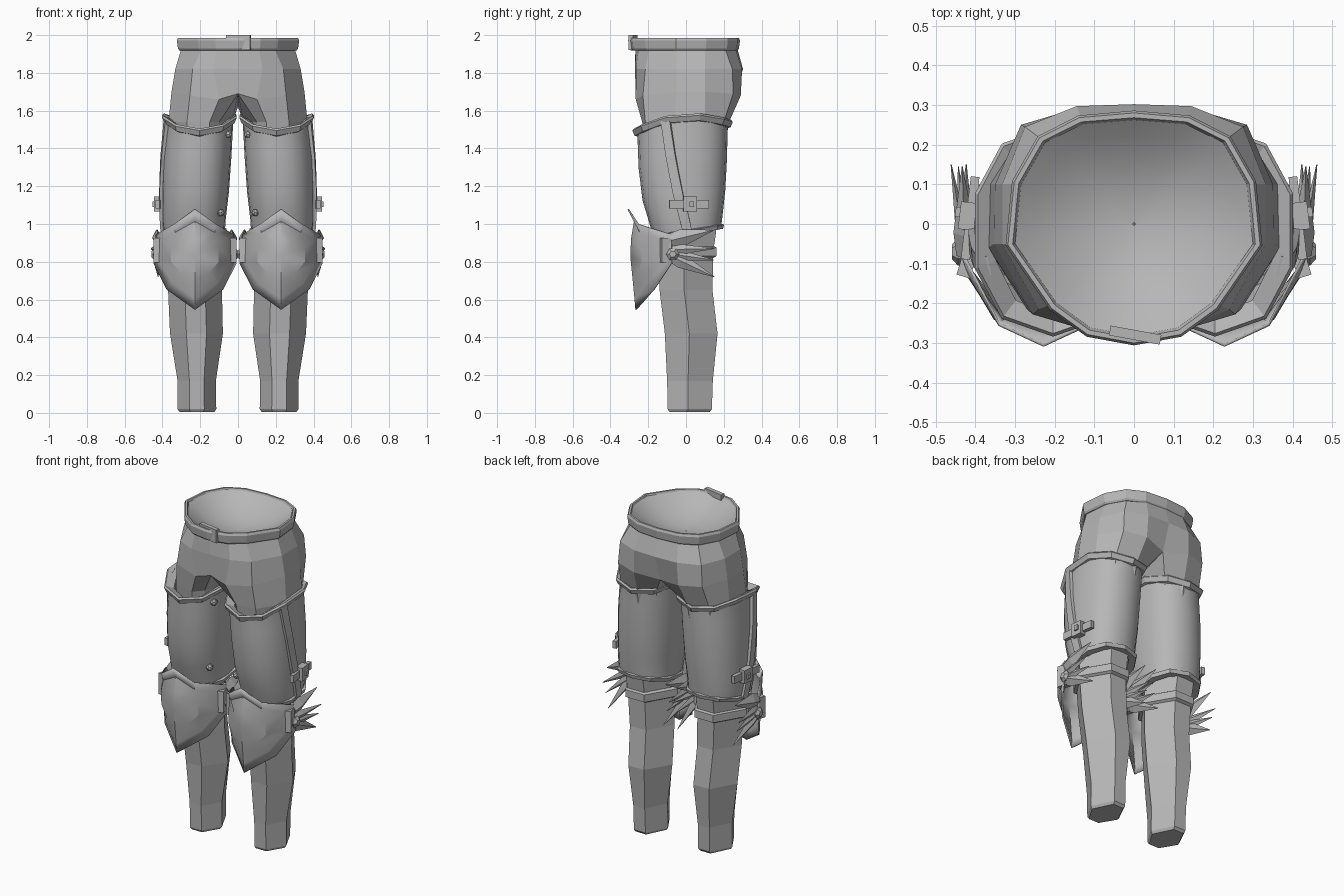
import bpy, bmesh, math
from mathutils import Vector, Matrix

if "Cube" in bpy.data.objects:
    bpy.data.objects.remove(bpy.data.objects["Cube"])

steel = bpy.data.materials.new("grey_steel")
steel.diffuse_color = (0.47, 0.47, 0.47, 1)
steel.use_nodes = True
steel.node_tree.nodes["Principled BSDF"].inputs["Base Color"].default_value = steel.diffuse_color


def make(name, verts, faces, mirror=False, smooth=None, thick=0):
    me = bpy.data.meshes.new(name)
    me.from_pydata([tuple(v) for v in verts], [], faces)
    bm = bmesh.new()
    bm.from_mesh(me)
    bmesh.ops.recalc_face_normals(bm, faces=bm.faces)
    bm.to_mesh(me)
    bm.free()
    me.materials.append(steel)
    ob = bpy.data.objects.new(name, me)
    bpy.context.collection.objects.link(ob)
    if thick:
        ob.modifiers.new("thickness", 'SOLIDIFY').thickness = thick
    if mirror:
        ob.modifiers.new("mirror", 'MIRROR').merge_threshold = 0.0005
    if smooth:
        bpy.ops.object.select_all(action='DESELECT')
        ob.select_set(True)
        bpy.context.view_layer.objects.active = ob
        bpy.ops.object.shade_smooth_by_angle(angle=math.radians(smooth))
    return ob


def loft(name, rings, caps=True, closed=False, **kw):
    n, m = len(rings[0]), len(rings)
    verts = [v for r in rings for v in r]
    faces = [(i * n + j, i * n + (j + 1) % n, (i + 1) % m * n + (j + 1) % n, (i + 1) % m * n + j)
             for i in range(m if closed else m - 1) for j in range(n)]
    if caps and not closed:
        faces += [tuple(range(n)), tuple(range((m - 1) * n, m * n))]
    return make(name, verts, faces, **kw)


def box(name, c, size, tilt=0, **kw):
    rot = Matrix.Rotation(tilt, 3, 'Z')
    q = [(-1, -1), (1, -1), (1, 1), (-1, 1)]
    loft(name, [[Vector(c) + rot @ Vector((a * size[0] / 2, b * size[1] / 2, s * size[2] / 2))
                 for a, b in q] for s in (-1, 1)], **kw)


# Hips: half rings from front centre to back centre, splitting into a thigh
WAIST = [(0, -.268), (.11, -.25), (.19, -.195), (.298, -.05), (.283, .10), (.222, .205), (.13, .26), (0, .27)]
HIP = [(0, -.27), (.13, -.265), (.24, -.215), (.332, -.05), (.332, .10), (.275, .245), (.145, .297), (0, .302)]
SEAT = [(0, -.262), (.10, -.266), (.255, -.228), (.352, -.05), (.35, .10), (.285, .25), (.15, .29), (0, .25)]
seat_z = [1.69, 1.66, 1.68, 1.70, 1.70, 1.69, 1.68, 1.66]
THIGH = [(.10, -.18), (.15, -.232), (.27, -.215), (.368, -.06), (.365, .10), (.30, .20), (.17, .228), (.08, .17)]
rows = [[(x, y, 1.935) for x, y in WAIST], [(x, y, 1.82) for x, y in HIP],
        [(x, y, z) for (x, y), z in zip(SEAT, seat_z)], [(x, y, 1.54) for x, y in THIGH],
        [(.22 + (x - .22) * .9, y * .9, 1.40) for x, y in THIGH]]
verts = [v for r in rows for v in r] + [(0, .03, 1.62), (.03, .02, 1.54), (.05, .02, 1.40)]
faces = [(r * 8 + j, r * 8 + j + 1, r * 8 + j + 9, r * 8 + j + 8) for r in range(4) for j in range(7)]
faces += [(16, 24, 41, 40), (23, 40, 41, 31), (24, 32, 42, 41), (31, 41, 42, 39)]
make("hips", verts, faces, mirror=True)

# Belt, with a smooth bowl closing the waist
half = [(0, -.282), (.11, -.262), (.195, -.20), (.30, -.05), (.285, .10), (.225, .205), (.13, .252), (0, .262)]
waist = half + [(-x, y) for x, y in half[-2:0:-1]]


def belt_ring(k, z, grow=0):
    return [(x * (k + grow / math.hypot(x, y)), y * (k + grow / math.hypot(x, y)), z) for x, y in waist]


loft("belt", [belt_ring(1, 1.972), belt_ring(1, 1.986, .006), belt_ring(1, 1.986, .018), belt_ring(1, 1.972, .024),
              belt_ring(1, 1.928, .018), belt_ring(1, 1.918, .010), belt_ring(1, 1.918, -.012)], closed=True)
bowl_steps = (1, .85, .68, .5, .32, .15, .01)
loft("waist_bowl", [belt_ring(k, 1.865 + .112 * k * k) for k in bowl_steps], caps=False, smooth=60)
box("belt_buckle", (.003, -.28, 1.96), (.13, .025, .08), tilt=-.18)


# Lower legs: six-sided columns, plus the strap behind each knee
def hexagon(z, x0, x1, y0, y1, grow=0):
    x0, x1, y0, y1 = x0 - grow, x1 + grow, y0 - grow, y1 + grow
    c, w, ym = (x0 + x1) / 2, (x1 - x0) * .19, (y0 + y1) / 2 - .01
    return [(c - w, y0, z), (c + w, y0, z), (x1, ym, z), (c + w, y1, z), (c - w, y1, z), (x0, ym, z)]


LEG = [(.005, .125, .31, -.088, .125), (.02, .115, .32, -.097, .137), (.17, .117, .32, -.10, .142),
       (.42, .08, .36, -.112, .167), (.65, .085, .37, -.14, .14), (.86, .085, .385, -.15, .145),
       (.96, .085, .39, -.15, .16), (1.2, .08, .38, -.15, .16)]
loft("lower_leg", [hexagon(*r) for r in LEG], mirror=True)
loft("knee_strap", [hexagon(z, .085, .382, -.15, .143, g)
                    for z, g in ((.82, 0), (.83, .018), (.875, .018), (.885, 0))], mirror=True)

# Thigh armour: smooth sleeve with a scalloped, flared upper rim
SLEEVE = [(0, .232, .163, .010, .176), (.1, .234, .168, .003, .190), (.35, .226, .178, -.011, .219),
          (.65, .217, .182, -.017, .234), (.9, .207, .180, -.018, .238), (1, .204, .180, -.018, .240)]


def sleeve_at(t, a, grow=0, dz=0):
    for p, q in zip(SLEEVE, SLEEVE[1:]):
        if t <= q[0]:
            f = (t - p[0]) / (q[0] - p[0])
            cx, rx, cy, ry = (p[k] + (q[k] - p[k]) * f for k in range(1, 5))
            break
    c, s = math.cos(a), math.sin(a)
    top = 1.495 + .075 * abs(c) ** 2.2 + .045 * max(s, 0)
    low = .955 + .03 * s
    sq = lambda v: math.copysign(abs(v) ** .88, v)
    return (max(cx + (rx + grow) * sq(c), .004), cy + (ry + grow) * sq(s), low + (top - low) * t + dz)


def ring(t, g=0, dz=0, n=20):
    return [sleeve_at(t, 2 * math.pi * i / n - .314, g, dz) for i in range(n)]


loft("thigh_armour", [ring(0, -.035, .01), ring(0)] + [ring(t) for t in (.1, .22, .35, .5, .65, .8, .9, .98)],
     caps=False, mirror=True, smooth=50)
loft("thigh_rim", [ring(1, -.012, -.035, 10), ring(1, .014, -.028, 10), ring(1, .026, 0, 10), ring(1, .018, .01, 10),
                   ring(1, -.03, -.012, 10)], closed=True, mirror=True)
loft("thigh_cuff", [ring(0, -.03, -.01, 10), ring(0, .010, -.01, 10), ring(0, .016, .012, 10),
                    ring(0, -.01, .02, 10)], closed=True, mirror=True)

# Raised seam running down the outer thigh
seam = []
for i in range(7):
    a = -.33 * i / 6
    seam.append([sleeve_at(i / 6, a + da, g) for da, g in ((-.12, -.01), (-.10, .016), (.09, .014), (.10, -.01))])
loft("thigh_seam", seam, mirror=True)

# Buckled side strap
box("side_strap", (.413, .015, 1.105), (.022, .21, .045), tilt=.12, mirror=True)
box("side_buckle", (.42, .02, 1.105), (.04, .07, .08), tilt=.12, mirror=True)
box("side_buckle_pin", (.44, .03, 1.105), (.02, .025, .03), tilt=.12, mirror=True)

# Rivets on the inner front of the thigh
for i, (x, y, z) in enumerate([(.052, -.16, 1.475), (.092, -.143, 1.06)]):
    d, u, w = Vector((-.6, -.8, 0)), Vector((.8, -.6, 0)), Vector((0, 0, 1))
    rings = [[Vector((x, y, z)) + d * h + (u * math.cos(k * math.pi / 3) + w * math.sin(k * math.pi / 3)) * r
              for k in range(6)] for h, r in ((-.02, .02), (.008, .02), (.02, .009))]
    loft(f"rivet_{i + 1}", rings, mirror=True)

# Knee guard: pointed shield with a flared border and a domed face
KX = .228
OUTER = [(0, -.302, 1.08), (.11, -.25, 1.0), (.20, -.075, .945), (.212, -.075, .79), (.145, -.165, .655), (0, -.26, .547)]
INNER = [(0, -.268, 1.015), (.10, -.24, .955), (.182, -.13, .915), (.188, -.125, .805), (.115, -.20, .69), (0, -.265, .605)]
MID = [(0, -.283, .92), (.055, -.273, .90), (.12, -.235, .875), (.12, -.23, .80), (.07, -.252, .74), (0, -.274, .70)]


def full(h):
    return [(KX + x, y, z) for x, y, z in h] + [(KX - x, y, z) for x, y, z in h[-2:0:-1]]


verts = full(OUTER) + full(INNER) + full(MID) + [(KX, -.287, .83)]
faces = [(r * 10 + j, r * 10 + (j + 1) % 10, r * 10 + 10 + (j + 1) % 10, r * 10 + 10 + j)
         for r in range(2) for j in range(10)] + [(20 + j, 20 + (j + 1) % 10, 30) for j in range(10)]
make("knee_guard", verts, faces, mirror=True, smooth=28, thick=.008)

# Broad knee spikes fanning backward on each side: offset, tip y, tip z, base z, half width
SPIKES = [(.20, .145, .967, .915, .046), (.228, .15, .87, .865, .026), (.21, .145, .81, .84, .026),
          (.19, .15, .72, .825, .038)]
for side, label in ((1, "outer"), (-1, "inner")):
    out = Vector((side, 0, 0))
    for i, (u, y, z, base, fat) in enumerate(SPIKES):
        tip = Vector((KX + side * (u + (.005 if side > 0 else -.01)), y, z))
        hub = Vector((KX + side * .198, -.07, base))
        d = (tip - hub).normalized()
        w = d.cross(out).normalized()
        rings = [[hub + d * s + w * r, hub + d * s + out * r * .6, hub + d * s - w * r, hub + d * s - out * r * .6]
                 for s, r in ((-.01, fat * .8), (.05, fat), ((tip - hub).length, .002))]
        loft(f"{label}_spike_{i + 1}", rings, mirror=True)
    disc = [[(KX + side * x, -.07 + r * math.cos(k * math.pi / 3), .84 + r * math.sin(k * math.pi / 3))
             for k in range(6)] for x, r in ((.17, .035), (.216, .035), (.231, .018))]
    loft(f"{label}_knee_hub", disc, mirror=True)
    box(f"{label}_hinge_plate", (KX + side * .185, -.075, .86), (.035, .12, .13), tilt=.3 * side, mirror=True)
